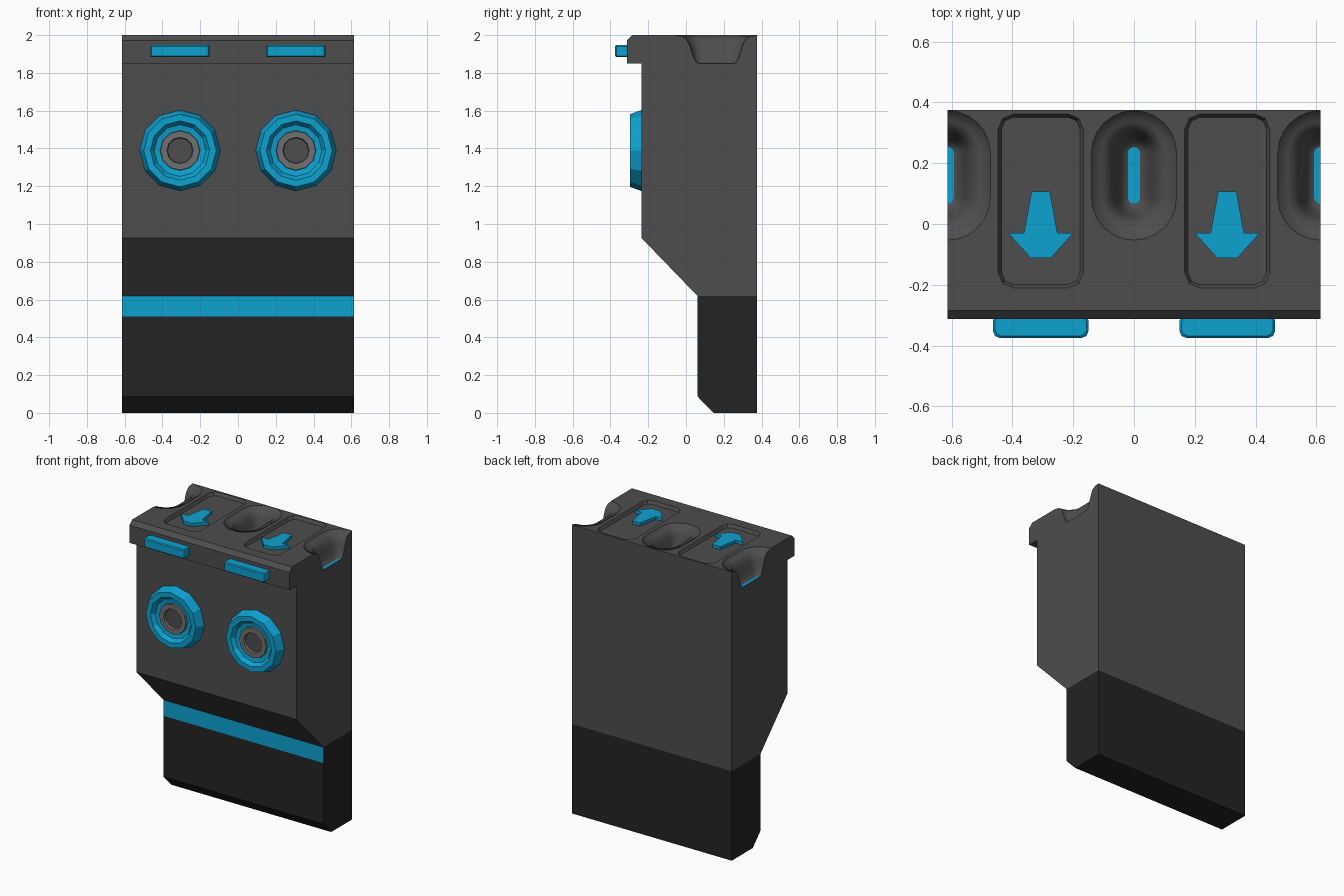
import bpy, bmesh, math

if "Cube" in bpy.data.objects:
    bpy.data.objects.remove(bpy.data.objects["Cube"])


def material(name, rgb):
    m = bpy.data.materials.new(name)
    m.diffuse_color = (*rgb, 1)
    m.use_nodes = True
    m.node_tree.nodes["Principled BSDF"].inputs["Base Color"].default_value = m.diffuse_color
    return m


GREY = material("dark grey", (0.075, 0.075, 0.075))
BLACK = material("near black", (0.017, 0.017, 0.017))
BLUE = material("bright blue", (0.004, 0.36, 0.64))
MID = material("mid grey", (0.16, 0.16, 0.16))


def loft(bm, rings, bands=None, cap_mat=0):
    """Skin a closed solid through matching rings, one material index per band."""
    vs = [[bm.verts.new(p) for p in r] for r in rings]
    n = len(vs[0])
    for k in range(len(vs) - 1):
        for i in range(n):
            j = (i + 1) % n
            f = bm.faces.new((vs[k][i], vs[k][j], vs[k + 1][j], vs[k + 1][i]))
            f.material_index = bands[k] if bands else 0
    bm.faces.new(vs[0][::-1])
    bm.faces.new(vs[-1]).material_index = cap_mat


def finish(bm, name, mats):
    bmesh.ops.recalc_face_normals(bm, faces=bm.faces)
    me = bpy.data.meshes.new(name)
    bm.to_mesh(me)
    bm.free()
    for m in mats:
        me.materials.append(m)
    ob = bpy.data.objects.new(name, me)
    bpy.context.collection.objects.link(ob)
    return ob


def extrude_x(profile):
    return [[(x, y, z) for y, z in profile] for x in (-W, W)]


def round_rect(cx, cy, hx, hy, r, z, seg=3):
    pts = []
    for q, (sx, sy) in enumerate(((1, 1), (-1, 1), (-1, -1), (1, -1))):
        for i in range(seg + 1):
            a = math.radians(90 * q + 90 * i / seg)
            pts.append((cx + sx * (hx - r) + r * math.cos(a),
                        cy + sy * (hy - r) + r * math.sin(a), z))
    return pts


W = 0.613
SIDES = ((-0.307, "left"), (0.307, "right"))

# Upper housing with overhanging lip
bm = bmesh.new()
loft(bm, extrude_x([(0.375, 0.62), (0.06, 0.62), (-0.235, 0.925), (-0.235, 1.85),
                    (-0.312, 1.85), (-0.312, 1.972), (-0.284, 2.0), (0.375, 2.0)]))
body = finish(bm, "upper_housing", [GREY, BLUE])

# Cutters: three flared finger slots and two shallow panels
SLOTS = (-W, 0, W)
FLARE = [(0.02, 1.85), (0.033, 1.856), (0.045, 1.877), (0.058, 1.915), (0.07, 1.952),
         (0.083, 1.977), (0.105, 1.992), (0.14, 1.999), (0.145, 2.05)]
bm = bmesh.new()
for c in SLOTS:
    loft(bm, [round_rect(c, 0.16, d, d + 0.073, d - 0.0005, z, 6) for d, z in FLARE])
for c, _ in SIDES:
    loft(bm, [round_rect(c, 0.076, 0.14 + o, 0.286 + o, 0.05 + o, z, 2)
              for o, z in ((-0.011, 1.978), (0, 2.0), (0, 2.05))])
cutter = finish(bm, "recess_cutter", [GREY, BLUE])
cutter.hide_render = True
mod = body.modifiers.new("recesses", 'BOOLEAN')
mod.operation = 'DIFFERENCE'
mod.solver = 'EXACT'
mod.object = cutter
bpy.context.view_layer.objects.active = body
body.select_set(True)
bpy.ops.object.modifier_apply(modifier=mod.name)
bpy.data.objects.remove(cutter)

# Smooth flared walls, blue slot floors
for p in body.data.polygons:
    c = p.center
    near = min(abs(c.x - s) for s in SLOTS) < 0.145 and c.y > -0.1
    p.material_index = 0
    p.use_smooth = bool(near and 1.851 < c.z < 1.9998)
    if near and abs(c.z - 1.85) < 0.001 and p.normal.z > 0.9:
        p.material_index = 1

# Lower base with blue front stripe
bm = bmesh.new()
loft(bm, extrude_x([(0.375, 0.0), (0.145, 0.0), (0.06, 0.088), (0.06, 0.51),
                    (0.06, 0.62), (0.375, 0.62)]))
for f in bm.faces:
    c = f.calc_center_median()
    if abs(c.y - 0.06) < 0.001 and c.z > 0.51:
        f.material_index = 1
finish(bm, "lower_base", [BLACK, BLUE])

# Knob lathe profile (radius, y) and band materials: bezel, ring, dark centre
KNOB = [(0.214, -0.23), (0.213, -0.24), (0.192, -0.297), (0.157, -0.297), (0.137, -0.27),
        (0.106, -0.265), (0.104, -0.278), (0.07, -0.278), (0.066, -0.262)]
ARROW = [(0.03, 0.107), (0.055, -0.03), (0.107, -0.03), (0.033, -0.112)]

for cx, side in SIDES:
    # Round knob
    bm = bmesh.new()
    loft(bm, [[(cx + r * math.sin(math.tau * i / 12), y, 1.389 + r * math.cos(math.tau * i / 12))
               for i in range(12)] for r, y in KNOB], [0] * 5 + [1] * 3, 2)
    finish(bm, side + "_knob", [BLUE, MID, GREY])

    # Tab on the lip
    bm = bmesh.new()
    loft(bm, [round_rect(cx, -0.335, 0.157 - o, 0.04 - o, 0.022, z, 2)
              for o, z in ((0.006, 1.883), (0, 1.889), (0, 1.941), (0.006, 1.947))])
    finish(bm, side + "_tab", [BLUE])

    # Arrow on the panel
    bm = bmesh.new()
    outline = ARROW + [(-x, y) for x, y in reversed(ARROW)]
    loft(bm, [[(cx + x, y, z) for x, y in outline] for z in (1.977, 1.999)])
    finish(bm, side + "_arrow", [BLUE])
